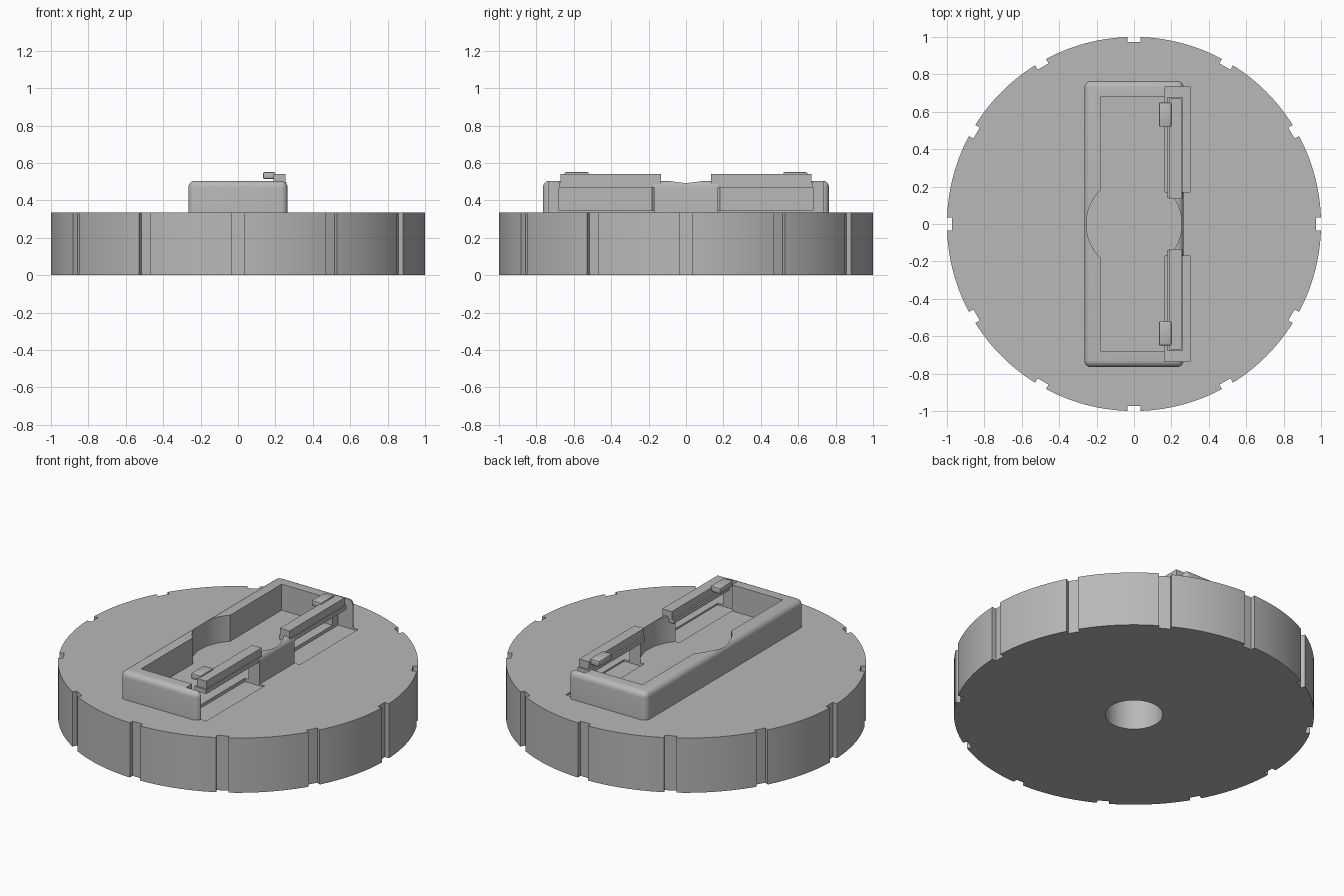
import bpy, math
from mathutils import Matrix

cube = bpy.data.objects.get("Cube")
if cube:
    bpy.data.objects.remove(cube)

grey = bpy.data.materials.new("plain grey")
grey.use_nodes = True
tone = (0.48, 0.48, 0.48, 1)
grey.diffuse_color = tone
grey.node_tree.nodes["Principled BSDF"].inputs["Base Color"].default_value = tone


def box(name, x, y, z, turn=0):
    """Box from (low, high) spans, optionally turned about the z axis."""
    bpy.ops.mesh.primitive_cube_add(size=1)
    ob = bpy.context.object
    ob.name = name
    spans = (x, y, z)
    mid = Matrix.Translation([(a + b) / 2 for a, b in spans])
    size = Matrix.Diagonal([b - a for a, b in spans] + [1])
    ob.data.transform(Matrix.Rotation(turn, 4, 'Z') @ mid @ size)
    ob.data.materials.append(grey)
    return ob


def cylinder(name, radius, z, sides):
    bpy.ops.mesh.primitive_cylinder_add(vertices=sides, radius=radius, depth=z[1] - z[0])
    ob = bpy.context.object
    ob.name = name
    ob.data.transform(Matrix.Translation((0, 0, sum(z) / 2)))
    ob.data.materials.append(grey)
    return ob


def apply(ob, mod):
    bpy.context.view_layer.objects.active = ob
    bpy.ops.object.modifier_apply(modifier=mod.name)


def boolean(ob, tool, operation='DIFFERENCE'):
    mod = ob.modifiers.new("cut", 'BOOLEAN')
    mod.operation, mod.object, mod.solver = operation, tool, 'EXACT'
    apply(ob, mod)
    bpy.data.objects.remove(tool)


def bevel(ob, width, segments):
    mod = ob.modifiers.new("round", 'BEVEL')
    mod.width, mod.segments = width, segments
    apply(ob, mod)


def smooth(ob):
    bpy.ops.object.select_all(action='DESELECT')
    ob.select_set(True)
    bpy.context.view_layer.objects.active = ob
    bpy.ops.object.shade_smooth_by_angle(angle=math.radians(30))


TOP = 0.335      # upper face of the disc
FLOOR = 0.345    # floor of the tray

# Disc with rim notches and a blind hole underneath
disc = cylinder("disc_body", 1, (0, TOP), 192)
for i in range(12):
    boolean(disc, box("notch", (0.972, 1.1), (-0.034, 0.034), (-0.1, 0.5), i * math.pi / 6))
boolean(disc, cylinder("hole", 0.16, (-0.1, 0.27), 64))

# Tray: rounded block, rectangular cavity, round finger cutout
tray = box("tray", (-0.265, 0.265), (-0.765, 0.765), (0.2, 0.505))
bevel(tray, 0.035, 5)
boolean(tray, box("trim", (-1, 1), (-1, 1), (0, 0.3)))
boolean(tray, box("cavity", (-0.18, 0.18), (-0.68, 0.68), (FLOOR, 0.8)))
boolean(tray, cylinder("finger_cut", 0.255, (FLOOR, 0.8), 96))

# Openings in the side wall, sunk slightly into the disc
for s in (-1, 1):
    for part in (tray, disc):
        span = sorted((s * 0.17, s * 0.735))
        boolean(part, box("opening", (0.165, 0.30), span, (TOP - 0.01, 0.8)))
smooth(disc)
smooth(tray)

# Spring clips held by the middle of the side wall
for s, side in ((-1, "front"), (1, "back")):
    def span(a, b):
        return sorted((s * a, s * b))
    box(side + "_clip_flange", (0.18, 0.26), span(0.14, 0.68), (0.468, 0.495))
    box(side + "_clip_bar", (0.19, 0.255), span(0.135, 0.67), (0.49, 0.542))
    knob = box(side + "_clip_catch", (0.133, 0.2), span(0.52, 0.65), (0.515, 0.551))
    bevel(knob, 0.008, 2)
    smooth(knob)
